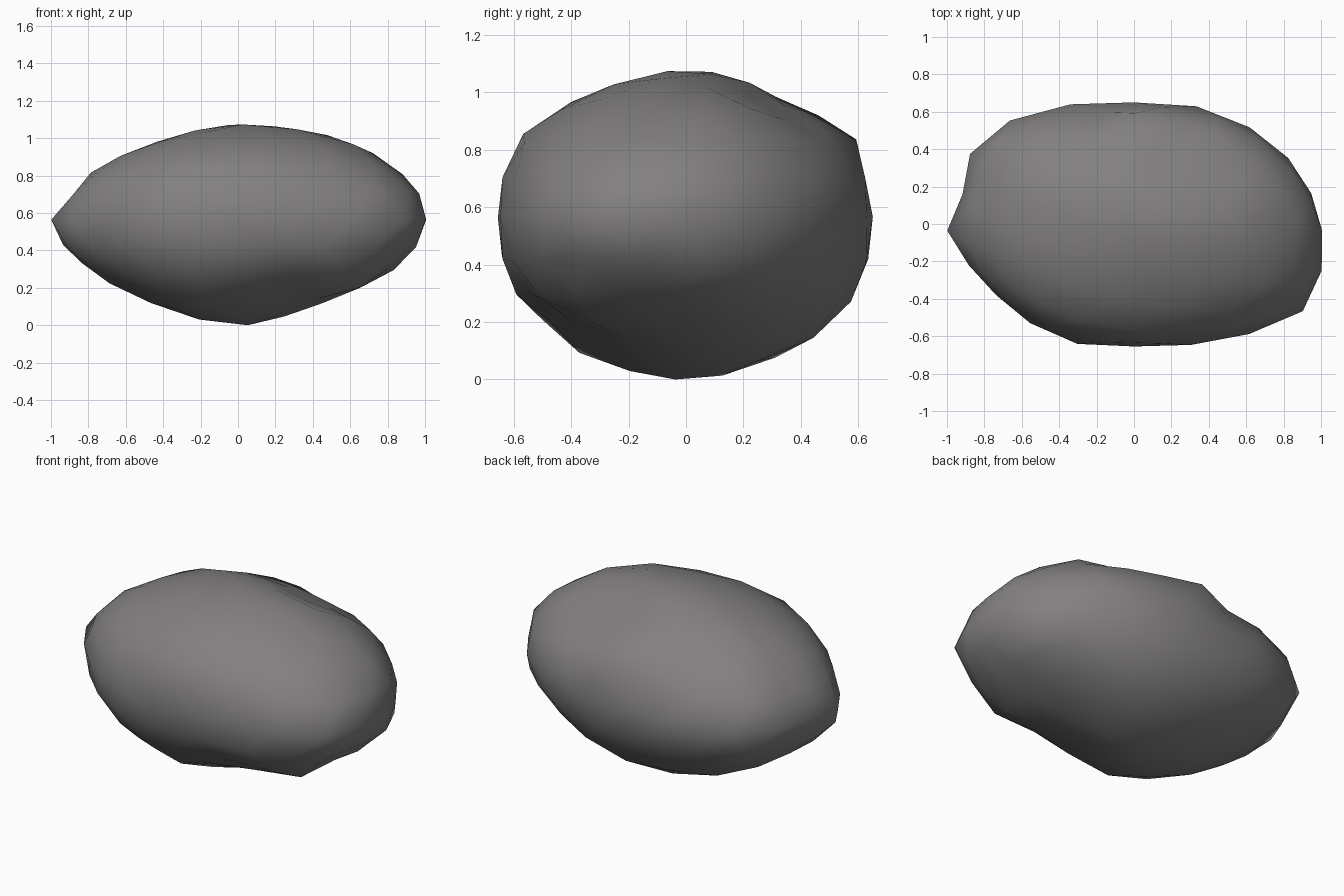
import bpy
import bmesh
import math
from mathutils import Vector

cube = bpy.data.objects.get("Cube")
if cube:
    bpy.data.objects.remove(cube, do_unlink=True)

HALF = Vector((1.0, 0.65, 0.54))

# Relative bulge of the stone around each axis, in percent, at even angle steps
PLAN = [100, 97, 99, 103, 103, 100, 105, 109, 108, 92,
        102, 94, 93, 98, 104, 100, 105, 111, 118, 107]
FACE = [100, 103, 101, 103, 101, 100, 94, 92, 94, 93,
        101, 91, 89, 88, 92, 100, 91, 87, 91, 97]
SIDE = [100, 102, 103, 100, 101, 101, 99, 101, 106, 105,
        101, 102, 100, 101, 98, 100, 97, 99, 101, 101]


def bulge(table, u, v):
    """Interpolated radius of one outline in the direction (u, v)."""
    t = (math.atan2(v, u) / math.tau) % 1.0 * len(table)
    i = int(t)
    a, b = table[i % len(table)], table[(i + 1) % len(table)]
    return (a + (b - a) * (t - i)) / 100


def radius(d):
    """Blend the three outlines, each ruling near its own plane."""
    parts = [(d.z, bulge(PLAN, d.x, d.y)),
             (d.y, bulge(FACE, d.x, d.z)),
             (d.x, bulge(SIDE, d.y, d.z))]
    weights = [1 / (n * n + 0.02) for n, _ in parts]
    return sum(w * r for w, (_, r) in zip(weights, parts)) / sum(weights)


# Local marks on the surface: centre, reach, height (negative is a hollow)
MARKS = [(Vector((0.25, 0.35, 0.42)), 0.28, -0.07),    # chip on top
         (Vector((0.05, 0.5, 0.36)), 0.2, 0.04),       # ridge beside the chip
         (Vector((-0.28, 0.5, 0.32)), 0.28, -0.05),    # flat behind the ridge
         (Vector((0.28, -0.36, -0.4)), 0.28, -0.07),   # chip underneath
         (Vector((0.56, -0.45, -0.29)), 0.25, 0.03),   # knob beside that chip
         (Vector((0.86, -0.33, -0.17)), 0.25, -0.04),  # undercut front corner
         (Vector((0.65, 0.45, -0.2)), 0.28, -0.035)]   # undercut back corner

# Stone body, its middle ring and crown a little off centre
bm = bmesh.new()
bmesh.ops.create_icosphere(bm, subdivisions=3, radius=1)
for vert in bm.verts:
    z = vert.co.z
    lean = Vector((-0.05 * z, 0.2 * max(z, 0) - 0.055, 0.055))
    d = (vert.co + lean).normalized()
    p = d * radius(d) * HALF
    out = p.normalized()
    p += out * sum(height * math.sqrt(max(0.0, 1 - (p - centre).length / reach))
                   for centre, reach, height in MARKS)
    vert.co = p

# Rest the stone on the ground
low = min(v.co.z for v in bm.verts)
bmesh.ops.translate(bm, verts=bm.verts, vec=(0, 0, -low))

mesh = bpy.data.meshes.new("rock")
bm.to_mesh(mesh)
bm.free()
for poly in mesh.polygons:
    poly.use_smooth = True

# Grey stone colour
mat = bpy.data.materials.new("stone grey")
mat.use_nodes = True
colour = (0.225, 0.215, 0.215, 1)
mat.diffuse_color = colour
mat.node_tree.nodes["Principled BSDF"].inputs["Base Color"].default_value = colour
mesh.materials.append(mat)

rock = bpy.data.objects.new("rock", mesh)
bpy.context.collection.objects.link(rock)
